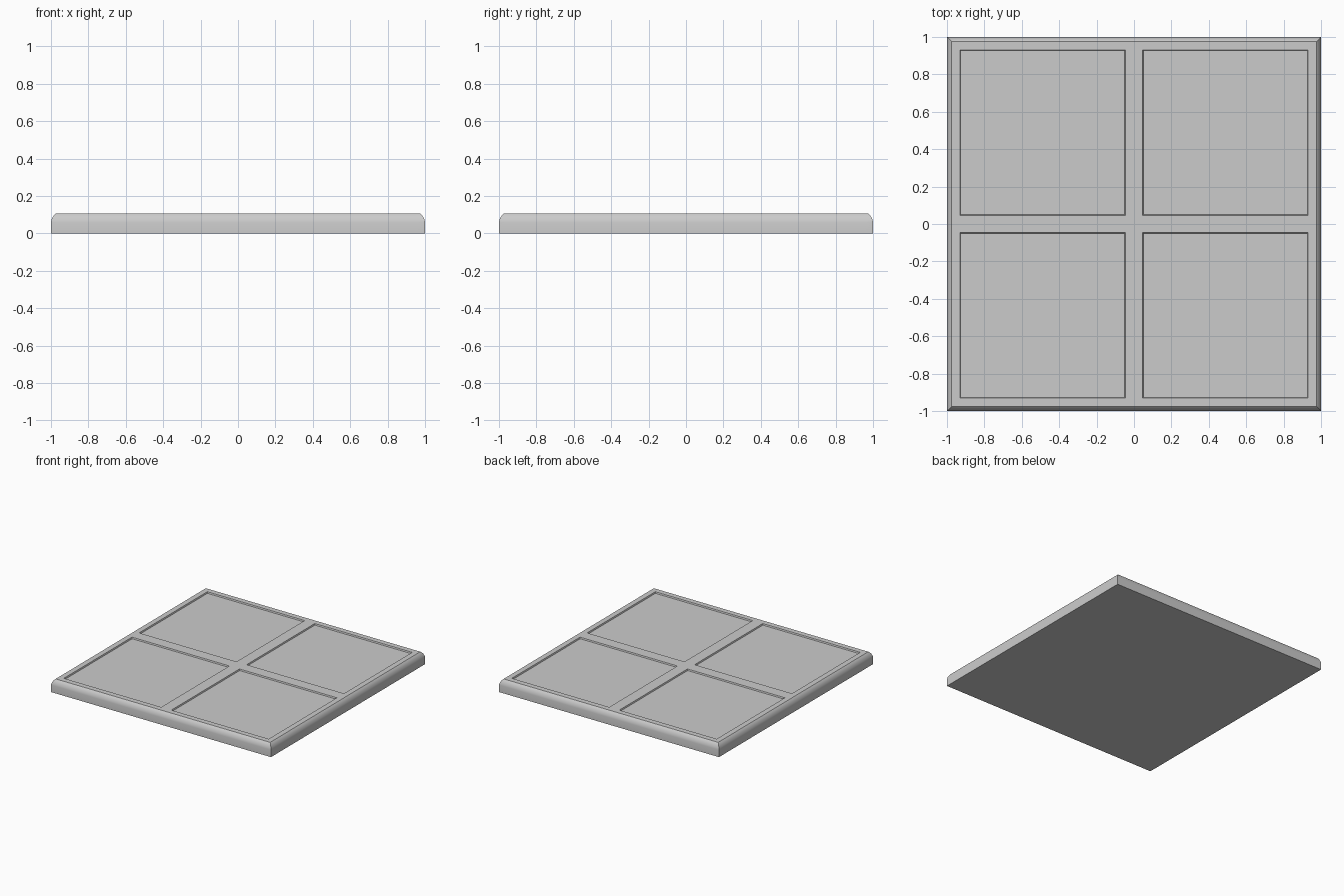
import bpy, bmesh

if "Cube" in bpy.data.objects:
    bpy.data.objects.remove(bpy.data.objects["Cube"])

# Edge profile: (half width, height) from the top rim down to the base
PROFILE = [(0.975, 0.105), (0.984, 0.097), (0.991, 0.086),
           (0.997, 0.073), (1.0, 0.058), (1.0, 0.0)]
PANEL_IN, PANEL_OUT = 0.046, 0.931
WALL_SLOPE, DEPTH = 0.005, 0.011

bm = bmesh.new()

# Top surface as a grid of border, divider and panel cells
rim, top_z = PROFILE[0]
cuts = [-rim, -PANEL_OUT, -PANEL_IN, PANEL_IN, PANEL_OUT, rim]
grid = [[bm.verts.new((x, y, top_z)) for x in cuts] for y in cuts]
panels = []
for j in range(5):
    for i in range(5):
        face = bm.faces.new((grid[j][i], grid[j][i + 1],
                             grid[j + 1][i + 1], grid[j + 1][i]))
        if i in (1, 3) and j in (1, 3):
            panels.append(face)

# Rounded rim and straight sides, extruded ring by ring
ring = [e for e in bm.edges if e.is_boundary]
for (w0, _), (w1, z1) in zip(PROFILE, PROFILE[1:]):
    new = bmesh.ops.extrude_edge_only(bm, edges=ring)["geom"]
    for v in (g for g in new if isinstance(g, bmesh.types.BMVert)):
        v.co.x *= w1 / w0
        v.co.y *= w1 / w0
        v.co.z = z1
    ring = [g for g in new if isinstance(g, bmesh.types.BMEdge) and g.is_boundary]

# Flat underside
bmesh.ops.contextual_create(bm, geom=ring)
bmesh.ops.recalc_face_normals(bm, faces=bm.faces)

# Four shallow recessed panels
bmesh.ops.inset_individual(bm, faces=panels, thickness=WALL_SLOPE, depth=-DEPTH)

mesh = bpy.data.meshes.new("floor_tile")
bm.to_mesh(mesh)
bm.free()
tile = bpy.data.objects.new("floor_tile", mesh)
bpy.context.collection.objects.link(tile)

# Smooth rim with crisp corners
bpy.context.view_layer.objects.active = tile
tile.select_set(True)
bpy.ops.object.shade_smooth_by_angle(angle=0.52)
